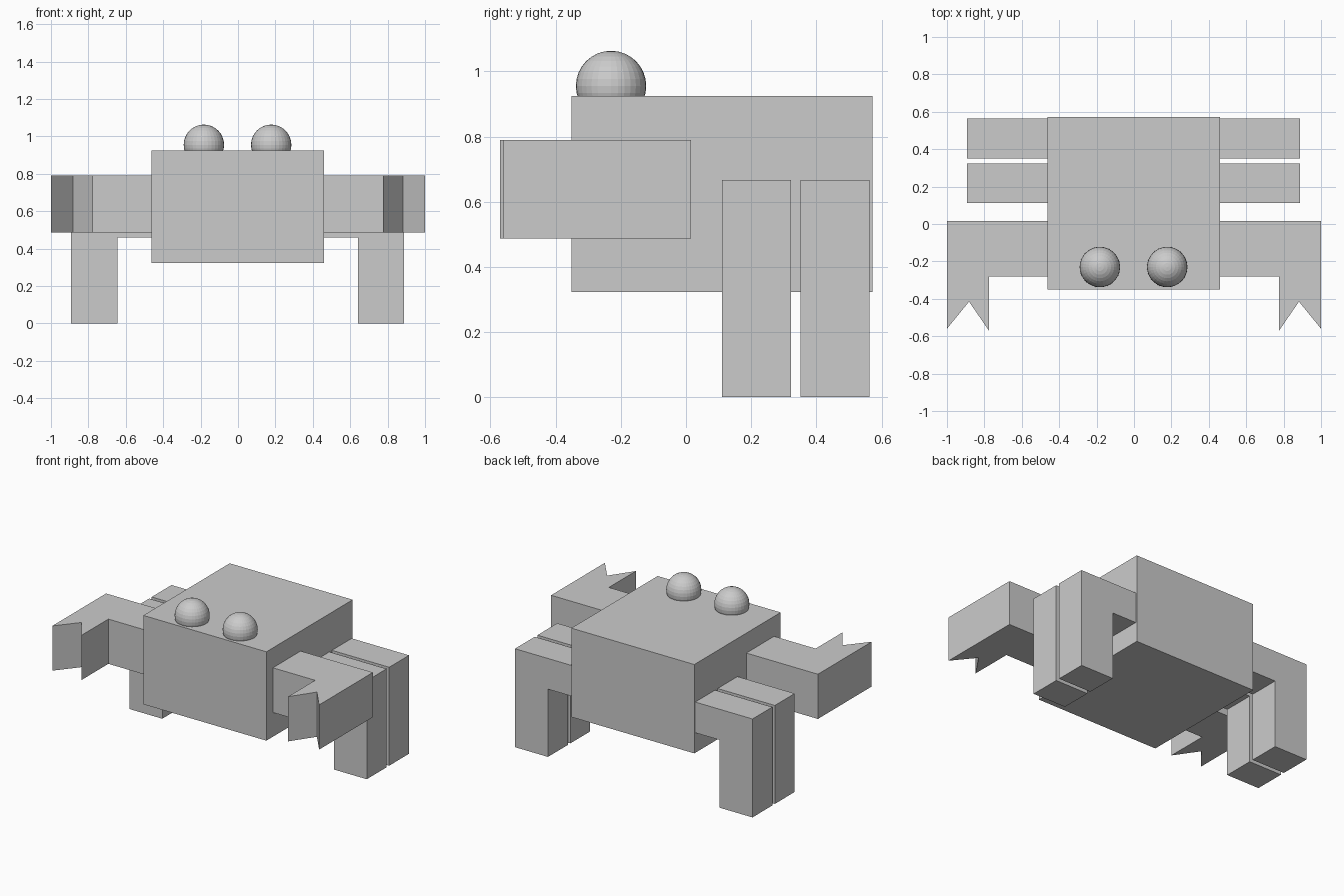
import bpy, bmesh
from mathutils import Vector

if "Cube" in bpy.data.objects:
    bpy.data.objects.remove(bpy.data.objects["Cube"])

grey = bpy.data.materials.new("light grey")
grey.diffuse_color = (0.6, 0.6, 0.6, 1)
grey.use_nodes = True
grey.node_tree.nodes["Principled BSDF"].inputs["Base Color"].default_value = grey.diffuse_color
CX = -0.0025  # mirror plane of the body


def finish(bm, name):
    bmesh.ops.recalc_face_normals(bm, faces=bm.faces)
    mesh = bpy.data.meshes.new(name)
    bm.to_mesh(mesh)
    bm.free()
    mesh.materials.append(grey)
    obj = bpy.data.objects.new(name, mesh)
    bpy.context.collection.objects.link(obj)
    return obj


def prism(name, points, offset):
    """Extrude a closed 3D outline along an offset."""
    bm = bmesh.new()
    face = bm.faces.new([bm.verts.new(p) for p in points])
    ext = bmesh.ops.extrude_face_region(bm, geom=[face], use_keep_orig=True)
    moved = [v for v in ext["geom"] if isinstance(v, bmesh.types.BMVert)]
    bmesh.ops.translate(bm, verts=moved, vec=Vector(offset))
    return finish(bm, name)


# Body block
x0, x1, y0, y1 = -0.4635, 0.4585, -0.351, 0.573
prism("body", [(x0, y0, 0.323), (x1, y0, 0.323), (x1, y1, 0.323), (x0, y1, 0.323)],
      (0, 0, 0.602))

# Outlines, measured outward from the mirror plane
claw = [(0.45, 0.016), (1.0, 0.016), (1.0, -0.56), (0.882, -0.415),
        (0.775, -0.571), (0.775, -0.281), (0.45, -0.281)]
leg = [(0.45, 0.667), (0.89, 0.667), (0.89, 0), (0.643, 0),
       (0.643, 0.459), (0.45, 0.459)]

for side, s in (("left", -1), ("right", 1)):
    # Pincer arm, seen from above
    prism(side + "_claw", [(s * x, y, 0.487) for x, y in claw], (0, 0, 0.303))
    # Two bent legs, seen from the front
    for row, y in (("front", 0.111), ("back", 0.351)):
        prism(f"{side}_{row}_leg", [(CX + s * x, y, z) for x, z in leg], (0, 0.212, 0))
    # Eye ball half sunk in the body
    bm = bmesh.new()
    bmesh.ops.create_uvsphere(bm, u_segments=32, v_segments=16, radius=0.108)
    eye = finish(bm, side + "_eye")
    eye.location = (CX + s * 0.18, -0.23, 0.955)
